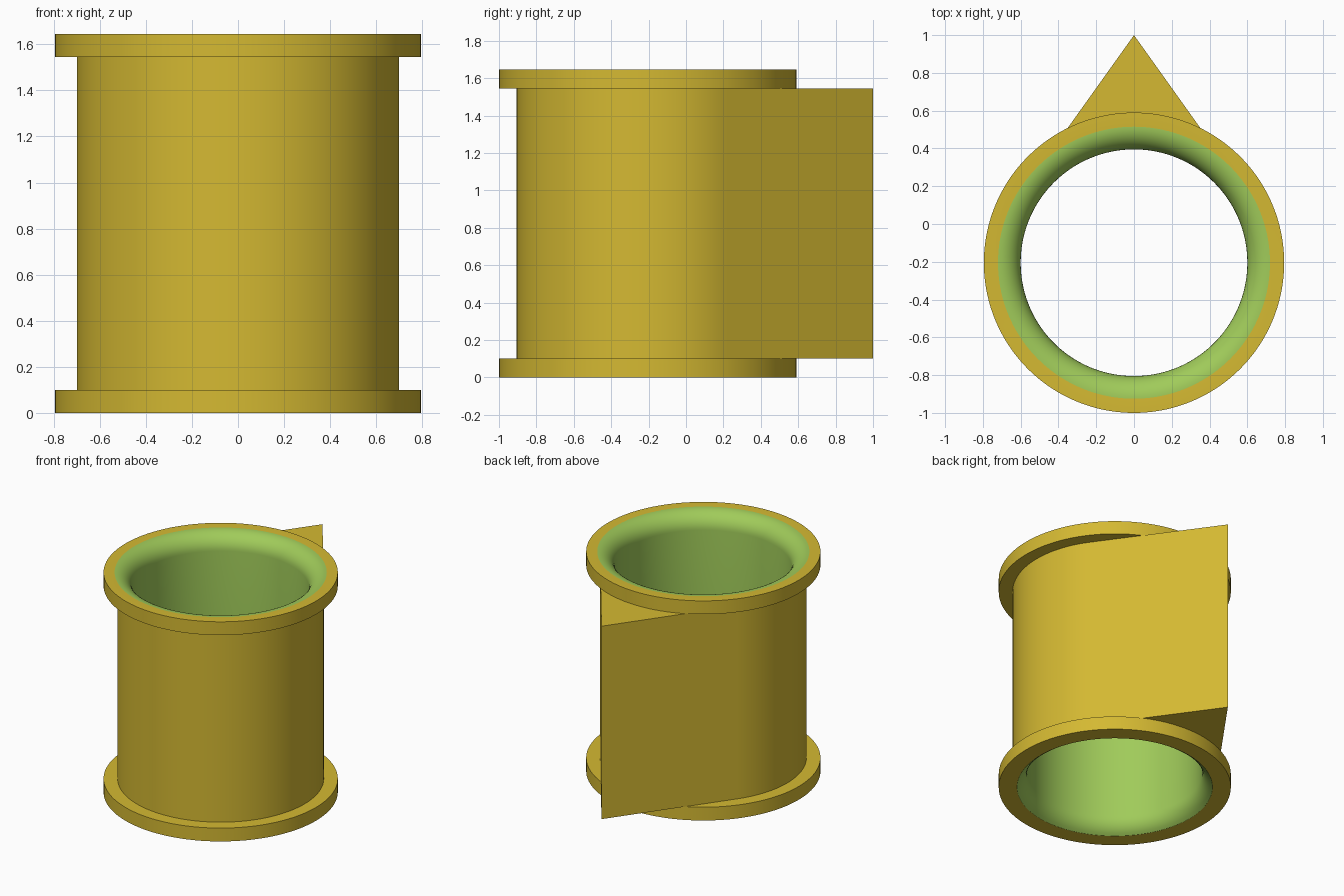
import bpy, bmesh, math

if "Cube" in bpy.data.objects:
    bpy.data.objects.remove(bpy.data.objects["Cube"])

SEG = 144
CY = -0.205                      # cylinder axis position in y
R_BORE, R_BODY, R_RIM = 0.60, 0.70, 0.795
Z_LOW, Z_HIGH, Z_TOP = 0.10, 1.545, 1.645


def material(name, rgb):
    m = bpy.data.materials.new(name)
    m.diffuse_color = (*rgb, 1)
    m.use_nodes = True
    m.node_tree.nodes["Principled BSDF"].inputs["Base Color"].default_value = m.diffuse_color
    return m


YELLOW = material("mustard yellow", (0.66, 0.485, 0.032))
GREEN = material("leaf green", (0.352, 0.597, 0.102))


def ring(bm, radius, z):
    """Loop of vertices round the axis; radius is a function of the angle from +y."""
    out = []
    for i in range(SEG):
        a = 2 * math.pi * i / SEG
        r = radius(a)
        out.append(bm.verts.new((-r * math.sin(a), CY + r * math.cos(a), z)))
    return out


def bridge(bm, a, b, mat=0, keep=lambda i: True):
    for i in range(SEG):
        j = (i + 1) % SEG
        if keep(i):
            bm.faces.new((a[i], a[j], b[j], b[i])).material_index = mat


def finish(bm, name):
    bmesh.ops.dissolve_degenerate(bm, dist=1e-5, edges=bm.edges)
    mesh = bpy.data.meshes.new(name)
    bm.to_mesh(mesh)
    bm.free()
    mesh.materials.append(YELLOW)
    mesh.materials.append(GREEN)
    ob = bpy.data.objects.new(name, mesh)
    bpy.context.collection.objects.link(ob)
    bpy.ops.object.select_all(action='DESELECT')
    ob.select_set(True)
    bpy.context.view_layer.objects.active = ob
    bpy.ops.object.shade_smooth_by_angle(angle=math.radians(30))
    return ob


# Flanges and bore: one revolved profile, running up the bore from the lower flange
R1, R2 = 0.138, 0.12             # rounding of the lower and upper mouths
a1 = math.acos((R1 - 0.07) / R1)
h1 = R1 * math.sin(a1)
lower_mouth = [(R_BORE + R1 - R1 * math.cos(a1 * (1 - k / 6)),
                h1 - R1 * math.sin(a1 * (1 - k / 6))) for k in range(7)]
upper_mouth = [(R_BORE + R2 - R2 * math.cos(math.pi / 2 * k / 10),
                Z_TOP - R2 + R2 * math.sin(math.pi / 2 * k / 10)) for k in range(11)]
bore = lower_mouth + upper_mouth
profile = ([(R_BODY, Z_LOW), (R_RIM, Z_LOW), (R_RIM, 0)] + bore
           + [(R_RIM, Z_TOP), (R_RIM, Z_HIGH), (R_BODY, Z_HIGH)])

bm = bmesh.new()
loops = [ring(bm, lambda a, r=r: r, z) for r, z in profile]
for k in range(len(loops) - 1):
    in_bore = 3 <= k < 3 + len(bore) - 1
    bridge(bm, loops[k + 1], loops[k], 1 if in_bore else 0)
finish(bm, "flanged_sleeve")


# Body: round wall drawn out to a tangent wedge at the back
TANGENT = math.acos(R_BODY / (1.0 - CY))


def teardrop(a):
    phi = min(a, 2 * math.pi - a)
    return R_BODY / math.cos(TANGENT - phi) if phi < TANGENT else R_BODY


def cap_edge(a):
    return min(teardrop(a), R_RIM - 0.01)


def wedge(i):
    return any(teardrop(2 * math.pi * (k % SEG) / SEG) > R_RIM for k in (i, i + 1))


bm = bmesh.new()
low, high = ring(bm, teardrop, Z_LOW), ring(bm, teardrop, Z_HIGH)
bridge(bm, low, high)
bridge(bm, high, ring(bm, cap_edge, Z_HIGH), keep=wedge)
bridge(bm, ring(bm, cap_edge, Z_LOW), low, keep=wedge)
loose = [v for v in bm.verts if not v.link_faces]
bmesh.ops.delete(bm, geom=loose, context='VERTS')
finish(bm, "body_with_wedge")
